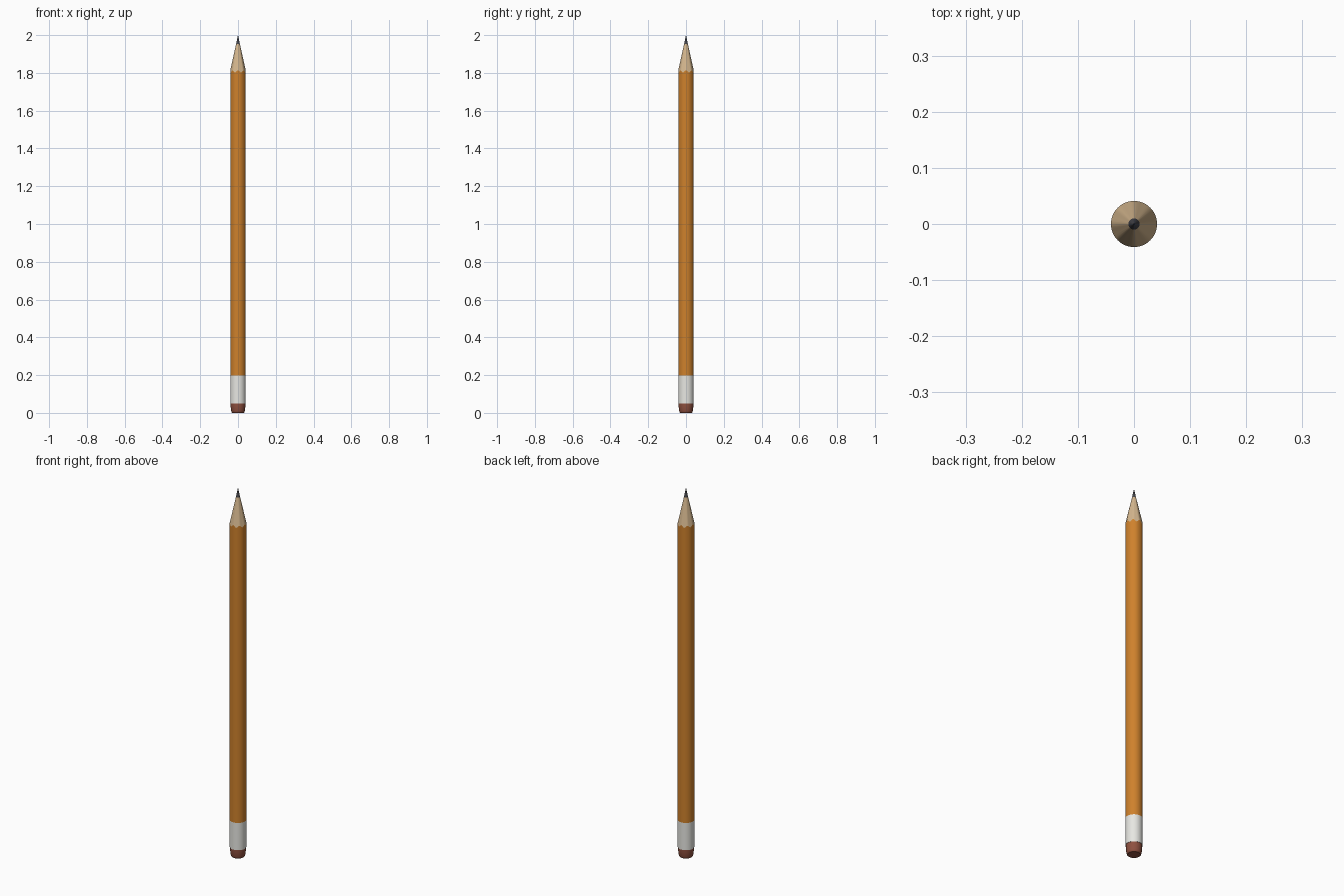
import bpy, math

if "Cube" in bpy.data.objects:
    bpy.data.objects.remove(bpy.data.objects["Cube"])

SIDES = 48
R = 0.041


def wave(a):
    return 0.006 * math.cos(8 * a)


def lathe(name, profile, color, wavy=None, cap_bottom=True, cap_top=True):
    """Spin (radius, z) points; the ring with index 'wavy' gets a scalloped height."""
    verts, faces = [], []
    for k, (r, z) in enumerate(profile):
        for i in range(SIDES):
            a = 2 * math.pi * i / SIDES
            dz = wave(a) if k == wavy else 0
            verts.append((r * math.cos(a), r * math.sin(a), z + dz))
    for k in range(len(profile) - 1):
        for i in range(SIDES):
            j = (i + 1) % SIDES
            b, t = k * SIDES, (k + 1) * SIDES
            faces.append((b + i, b + j, t + j, t + i))
    if cap_bottom:
        faces.append(tuple(reversed(range(SIDES))))
    if cap_top:
        n = (len(profile) - 1) * SIDES
        faces.append(tuple(range(n, n + SIDES)))
    mesh = bpy.data.meshes.new(name)
    mesh.from_pydata(verts, [], faces)
    obj = bpy.data.objects.new(name, mesh)
    bpy.context.collection.objects.link(obj)
    mat = bpy.data.materials.new(name + "_paint")
    mat.diffuse_color = (*color, 1)
    mat.use_nodes = True
    mat.node_tree.nodes["Principled BSDF"].inputs["Base Color"].default_value = mat.diffuse_color
    mesh.materials.append(mat)
    bpy.ops.object.select_all(action='DESELECT')
    obj.select_set(True)
    bpy.context.view_layer.objects.active = obj
    bpy.ops.object.shade_smooth_by_angle(angle=math.radians(30))
    return obj


# Eraser with a rounded bottom edge
lathe("eraser", [(0.031, 0), (0.034, 0.003), (0.036, 0.010), (0.039, 0.035), (0.039, 0.05)],
      (0.27, 0.08, 0.05), cap_top=False)

# Pale band holding the eraser
lathe("ferrule", [(0.039, 0.05), (R, 0.05), (R, 0.198)], (0.80, 0.80, 0.76),
      cap_bottom=False, cap_top=False)

# Painted shaft with a scalloped upper edge
lathe("shaft", [(R, 0.198), (R, 1.808)], (0.62, 0.22, 0.025), wavy=1,
      cap_bottom=False, cap_top=False)

# Sharpened wood cone
lathe("wood_cone", [(R, 1.808), (0.010, 1.953)], (0.66, 0.47, 0.27), wavy=0,
      cap_bottom=False, cap_top=False)

# Graphite point
lathe("lead_tip", [(0.010, 1.953), (0.0006, 2.0)], (0.06, 0.06, 0.07), cap_bottom=False)
